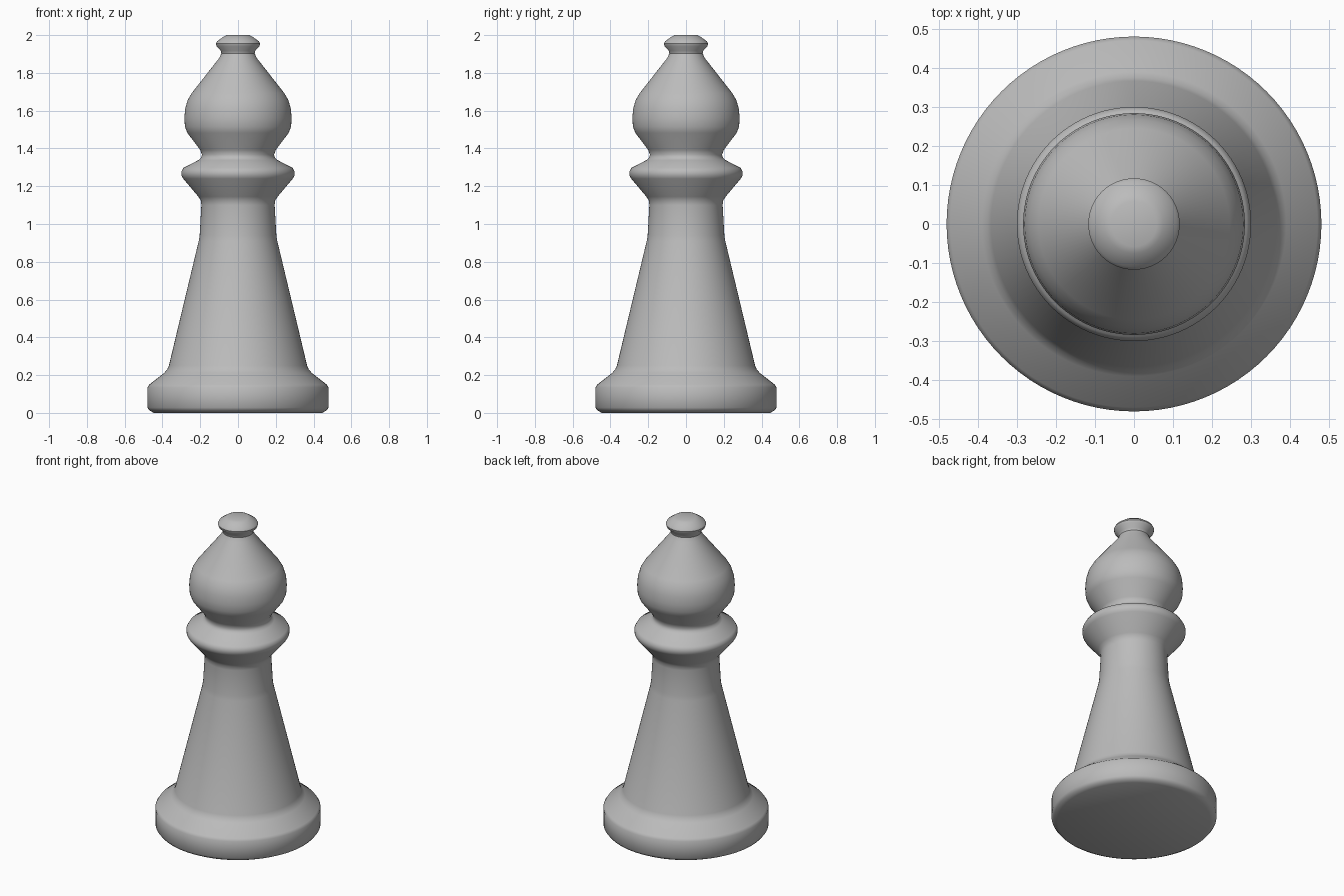
import bpy, math

cube = bpy.data.objects.get("Cube")
if cube:
    bpy.data.objects.remove(cube)

# One plain grey finish
grey = bpy.data.materials.new("plain_grey")
grey.use_nodes = True
COLOR = (0.5, 0.5, 0.5, 1)
grey.diffuse_color = COLOR
grey.node_tree.nodes["Principled BSDF"].inputs["Base Color"].default_value = COLOR


def lathe(name, profile, steps=96):
    """Spin a (radius, height) profile about z; end rings become flat caps."""
    verts, faces = [], []
    for r, z in profile:
        for i in range(steps):
            a = math.tau * i / steps
            verts.append((r * math.cos(a), r * math.sin(a), z))
    for k in range(len(profile) - 1):
        for i in range(steps):
            j = (i + 1) % steps
            lo, hi = k * steps, (k + 1) * steps
            faces.append((lo + i, lo + j, hi + j, hi + i))
    faces.append(tuple(reversed(range(steps))))
    faces.append(tuple(range(len(verts) - steps, len(verts))))
    mesh = bpy.data.meshes.new(name)
    mesh.from_pydata(verts, [], faces)
    mesh.materials.append(grey)
    obj = bpy.data.objects.new(name, mesh)
    bpy.context.collection.objects.link(obj)
    bpy.ops.object.select_all(action="DESELECT")
    obj.select_set(True)
    bpy.context.view_layer.objects.active = obj
    bpy.ops.object.shade_smooth_by_angle(angle=math.radians(40))


# Turned outline, bottom to top
base = [(.445, 0), (.468, .012), (.48, .028), (.48, .135), (.47, .15), (.39, .212), (.375, .23)]
stem = [(.366, .25), (.208, .91), (.203, .94), (.194, 1.1), (.197, 1.125)]
collar = [(.21, 1.145), (.29, 1.24), (.299, 1.256), (.3, 1.277), (.289, 1.297), (.21, 1.338)]
neck = [(.196, 1.35), (.191, 1.367), (.2, 1.392)]
head = [(.268, 1.482), (.281, 1.515), (.284, 1.56), (.28, 1.61), (.267, 1.655), (.245, 1.693), (.1, 1.878)]
finial = [(.088, 1.903), (.092, 1.918), (.113, 1.94), (.117, 1.955), (.11, 1.968), (.075, 1.993), (.058, 2)]
lathe("chess_piece", base + stem + collar + neck + head + finial)
